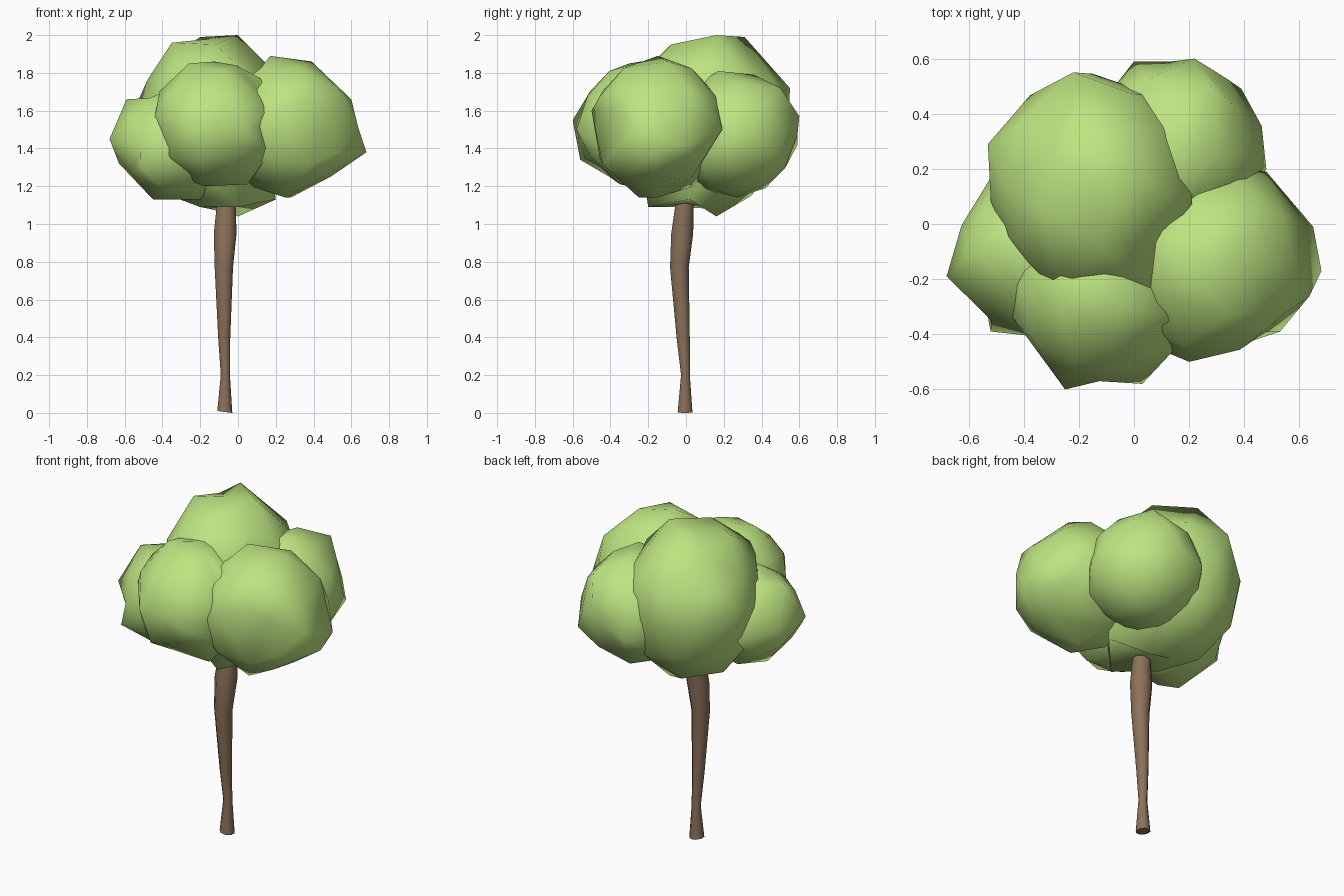
import bpy, bmesh, math
from mathutils import Vector


def material(name, color):
    m = bpy.data.materials.new(name)
    m.diffuse_color = (*color, 1)
    return m


leaf = material("leaf_green", (0.51, 0.78, 0.22))
bark = material("bark_brown", (0.26, 0.165, 0.1))


def finish(bm, name, mat):
    bmesh.ops.recalc_face_normals(bm, faces=bm.faces)
    for f in bm.faces:
        f.smooth = True
    me = bpy.data.meshes.new(name)
    bm.to_mesh(me)
    bm.free()
    me.materials.append(mat)
    ob = bpy.data.objects.new(name, me)
    bpy.context.collection.objects.link(ob)
    return ob


def foliage(name, center, radii, corners):
    """Low-poly ball whose nearest vertices are pulled out to the given corners."""
    bm = bmesh.new()
    bmesh.ops.create_icosphere(bm, subdivisions=2, radius=1)
    c = Vector(center)
    for v in bm.verts:
        v.co = c + Vector(a * r for a, r in zip(v.co, radii))
    free = list(bm.verts)
    for p in corners:
        p = Vector(p)
        v = min(free, key=lambda q: (q.co - p).length)
        free.remove(v)
        v.co = p
    finish(bm, name, leaf)


# Foliage clumps
foliage("foliage_top", (-0.15, 0.14, 1.53), (0.385, 0.405, 0.45),
        [(0, 0.16, 2.0), (-0.35, 0.07, 1.96), (-0.2, 0.31, 1.99), (-0.22, 0.55, 1.72),
         (-0.53, 0.29, 1.65), (0, 0.47, 1.75), (-0.28, -0.26, 1.77), (0.21, 0.08, 1.79),
         (0.06, -0.23, 1.78), (-0.12, -0.08, 1.95), (0, 0.16, 1.04), (0.2, 0.02, 1.13),
         (0.0, -0.2, 1.09), (-0.2, -0.03, 1.09)])
foliage("foliage_right", (0.28, -0.15, 1.51), (0.375, 0.36, 0.37),
        [(0.68, -0.17, 1.38), (0.65, -0.01, 1.42), (0.39, -0.1, 1.86), (0.17, -0.15, 1.89),
         (0.53, -0.39, 1.38), (0.2, -0.5, 1.6), (0.25, -0.25, 1.14), (0.6, -0.2, 1.66),
         (0.48, 0.19, 1.5), (0.49, -0.15, 1.25), (0.48, -0.39, 1.6), (0.45, -0.3, 1.25),
         (0.42, 0.02, 1.23)])
foliage("foliage_front", (-0.125, -0.24, 1.53), (0.34, 0.33, 0.33),
        [(-0.25, -0.6, 1.55), (0.03, -0.58, 1.5), (-0.26, -0.3, 1.85), (-0.01, -0.3, 1.84),
         (0.18, -0.42, 1.62), (-0.44, -0.34, 1.57), (0.17, -0.43, 1.38), (-0.18, -0.3, 1.2),
         (-0.2, -0.56, 1.34), (0.05, -0.35, 1.21), (0.12, -0.34, 1.77)])
foliage("foliage_left", (-0.34, -0.1, 1.42), (0.3, 0.31, 0.29),
        [(-0.68, -0.19, 1.45), (-0.59, -0.1, 1.66), (-0.52, -0.39, 1.3),
         (-0.63, -0.03, 1.32), (-0.45, -0.15, 1.13), (-0.5, 0.2, 1.4),
         (-0.37, -0.15, 1.71), (-0.2, -0.1, 1.13)])
foliage("foliage_back", (0.14, 0.25, 1.47), (0.34, 0.34, 0.33),
        [(0.22, 0.6, 1.57), (0, 0.59, 1.42), (0.39, 0.49, 1.36), (0.2, 0.17, 1.81),
         (0.12, 0.27, 1.14), (0.48, 0.2, 1.42), (0.28, 0.5, 1.72), (0.15, 0.36, 1.79)])

# Trunk: octagonal rings of (x, y, z, rx, ry) along a gentle bend
rings = [(-0.07, -0.005, 0.005, 0.041, 0.04), (-0.067, -0.003, 0.2, 0.025, 0.024),
         (-0.073, -0.015, 0.4, 0.033, 0.036), (-0.075, -0.035, 0.77, 0.05, 0.051),
         (-0.068, -0.02, 0.95, 0.062, 0.06), (-0.063, -0.01, 1.08, 0.053, 0.051),
         (-0.06, 0, 1.2, 0.045, 0.045)]
SIDES = 8
bm = bmesh.new()
loops = []
for i, (x, y, z, rx, ry) in enumerate(rings):
    loop = []
    for k in range(SIDES):
        a = 2 * math.pi * (k + 0.5) / SIDES
        tilt = -0.005 * math.cos(a) / math.cos(math.pi / SIDES) if i == 0 else 0
        loop.append(bm.verts.new((x + 1.05 * rx * math.cos(a),
                                  y + 1.05 * ry * math.sin(a), z + tilt)))
    loops.append(loop)
for lo, hi in zip(loops, loops[1:]):
    for k in range(SIDES):
        n = (k + 1) % SIDES
        bm.faces.new((lo[k], lo[n], hi[n], hi[k]))
bm.faces.new(loops[0][::-1])
bm.faces.new(loops[-1])
trunk = finish(bm, "trunk", bark)
bpy.context.view_layer.objects.active = trunk
trunk.select_set(True)
bpy.ops.object.shade_smooth_by_angle(angle=math.radians(50))
